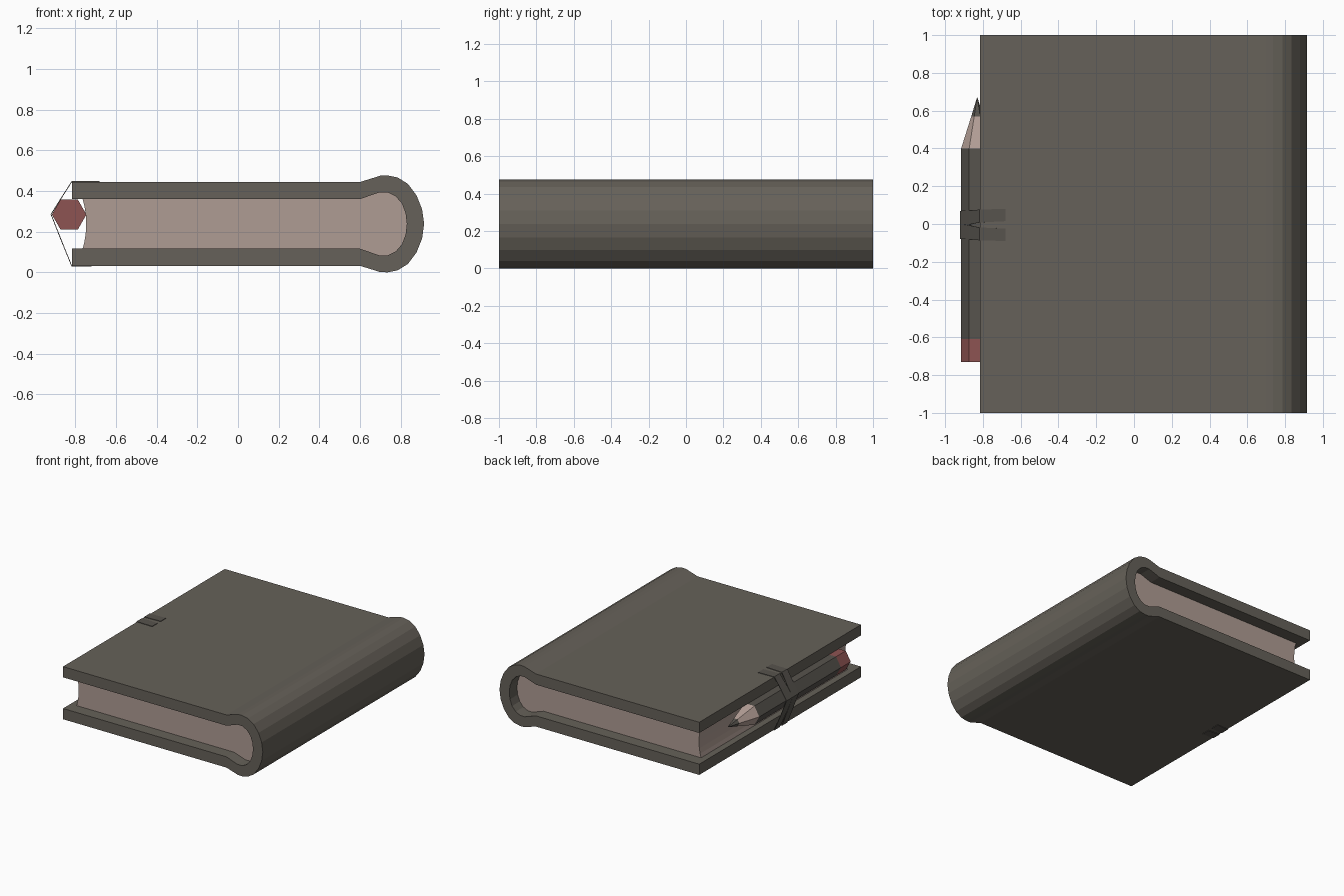
import bpy, math

if "Cube" in bpy.data.objects:
    bpy.data.objects.remove(bpy.data.objects["Cube"])

MID = 0.238  # height of the book's middle plane


def material(name, rgb):
    m = bpy.data.materials.new(name)
    m.diffuse_color = (*rgb, 1)
    m.use_nodes = True
    m.node_tree.nodes["Principled BSDF"].inputs["Base Color"].default_value = m.diffuse_color
    return m


COVER = material("cover_grey_brown", (0.133, 0.120, 0.100))
PAGES = material("paper_beige", (0.43, 0.335, 0.295))
BODY = material("pencil_dark", (0.095, 0.087, 0.075))
WOOD = material("pencil_wood", (0.46, 0.35, 0.31))
RED = material("eraser_red", (0.27, 0.088, 0.085))


def make(name, verts, faces, *mats):
    me = bpy.data.meshes.new(name)
    me.from_pydata(verts, [], faces)
    for m in mats:
        me.materials.append(m)
    ob = bpy.data.objects.new(name, me)
    bpy.context.collection.objects.link(ob)
    return ob


def mirrored(half):
    """Lower half of a profile, running from right to left."""
    return [(x, 2 * MID - z) for x, z in reversed(half) if abs(z - MID) > 1e-6]


def extrude(name, profile, y, mat):
    """Extrude an x-z profile between -y and y."""
    n = len(profile)
    verts = [(x, s, z) for s in (-y, y) for x, z in profile]
    faces = [(i, i + n, (i + 1) % n + n, (i + 1) % n) for i in range(n)]
    faces += [tuple(range(n)), tuple(reversed(range(n, 2 * n)))]
    return make(name, verts, faces, mat)


# Cover: two boards and a rounded spine in one profile
outer = [(-0.815, 0.444), (0.60, 0.444), (0.655, 0.461), (0.70, 0.475),
         (0.735, 0.476), (0.785, 0.466), (0.835, 0.435), (0.878, 0.378),
         (0.905, 0.31), (0.915, MID)]
inner = [(-0.815, 0.36), (0.60, 0.36), (0.655, 0.379), (0.695, 0.393),
         (0.735, 0.393), (0.775, 0.374), (0.806, 0.338), (0.824, 0.29),
         (0.83, MID)]
extrude("cover", outer + mirrored(outer) + list(reversed(inner + mirrored(inner))),
        1.0, COVER)

# Page block: fills the cover, with a hollow fore edge
block = [(-0.746, MID), (-0.749, 0.29), (-0.756, 0.33), (-0.764, 0.36)] + inner[1:]
extrude("pages", block + mirrored(block), 0.905, PAGES)

# Pencil: hexagonal rings along y, coloured by section
PX, PZ, R = -0.83, 0.284, 0.085
rings = [(-0.73, R), (-0.61, R), (0.40, R), (0.57, R * 0.37), (0.67, 0.001)]
verts = [(PX + r * math.cos(k * math.pi / 3), y, PZ + r * math.sin(k * math.pi / 3))
         for y, r in rings for k in range(6)]
faces = [(i * 6 + k, i * 6 + 6 + k, i * 6 + 6 + (k + 1) % 6, i * 6 + (k + 1) % 6)
         for i in range(4) for k in range(6)]
faces += [tuple(range(6)), tuple(reversed(range(24, 30)))]
pencil = make("pencil", verts, faces, BODY, WOOD, RED)
for p in pencil.data.polygons:
    y = p.center.y
    p.material_index = 2 if y < -0.61 else 1 if 0.40 < y < 0.57 else 0

# Pencil strap: joined over the pencil, forked towards each board
path = [(-0.68, 0.446, 0.02), (-0.817, 0.446, 0.013), (-0.872, 0.360, 0.002),
        (-0.919, 0.285, 0.0), (-0.872, 0.165, 0.002), (-0.817, 0.030, 0.013),
        (-0.72, 0.030, 0.02)]
for side, name in ((1, "strap_back"), (-1, "strap_front")):
    verts = []
    for x, z, gap in path:
        verts += [(x, -0.005 + side * gap, z), (x, -0.005 + side * (0.075 + gap * 0.5), z)]
    faces = [(2 * i, 2 * i + 1, 2 * i + 3, 2 * i + 2)[::side]
             for i in range(len(path) - 1)]
    strap = make(name, verts, faces, BODY)
    mod = strap.modifiers.new("thickness", "SOLIDIFY")
    mod.thickness, mod.offset = 0.004, 0

# Make all normals face outward
for ob in bpy.data.objects:
    ob.select_set(True)
    bpy.context.view_layer.objects.active = ob
bpy.ops.object.mode_set(mode="EDIT")
bpy.ops.mesh.select_all(action="SELECT")
bpy.ops.mesh.normals_make_consistent(inside=False)
bpy.ops.object.mode_set(mode="OBJECT")
